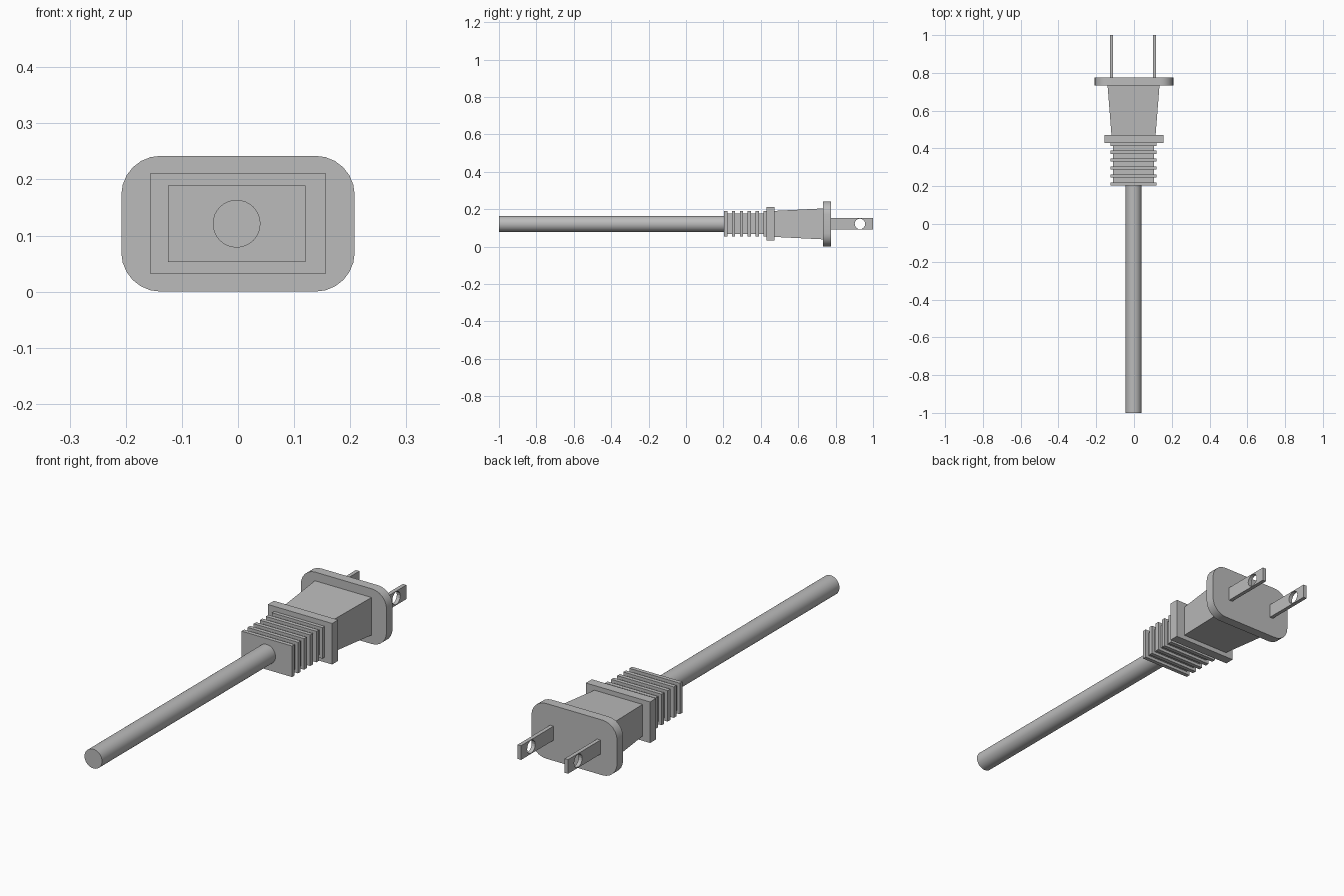
import bpy
import bmesh
from math import pi, cos, sin, radians
from mathutils import Matrix, Vector

cube = bpy.data.objects.get("Cube")
if cube:
    bpy.data.objects.remove(cube, do_unlink=True)

MID = 0.121      # height of the plug's axis
CX = -0.0025     # sideways offset of the cord and grip

grey = bpy.data.materials.new("grey_plastic")
grey.use_nodes = True
colour = (0.5, 0.5, 0.5, 1)
grey.diffuse_color = colour
grey.node_tree.nodes["Principled BSDF"].inputs["Base Color"].default_value = colour


def finish(name, bm, smooth=False):
    bmesh.ops.recalc_face_normals(bm, faces=bm.faces)
    mesh = bpy.data.meshes.new(name)
    bm.to_mesh(mesh)
    bm.free()
    mesh.materials.append(grey)
    obj = bpy.data.objects.new(name, mesh)
    bpy.context.collection.objects.link(obj)
    if smooth:
        bpy.ops.object.select_all(action="DESELECT")
        obj.select_set(True)
        bpy.context.view_layer.objects.active = obj
        bpy.ops.object.shade_smooth_by_angle(angle=radians(35))
    return obj


def block(name, x, width, height, y0, y1, front_scale=(1, 1)):
    """Box along y; front_scale narrows its front end."""
    bm = bmesh.new()
    bmesh.ops.create_cube(bm, size=1)
    for v in bm.verts:
        sx, sz = front_scale if v.co.y < 0 else (1, 1)
        v.co = (x + v.co.x * width * sx,
                y0 if v.co.y < 0 else y1,
                MID + v.co.z * height * sz)
    return finish(name, bm)


def cylinder(name, centre, radius, length, axis, sides, smooth):
    bm = bmesh.new()
    turn = Matrix.Rotation(pi / 2, 4, axis)
    bmesh.ops.create_cone(bm, cap_ends=True, segments=sides, radius1=radius,
                          radius2=radius, depth=length,
                          matrix=Matrix.Translation(centre) @ turn)
    return finish(name, bm, smooth)


# Cord
cylinder("cord", (CX, -0.395, MID), 0.0425, 1.21, "X", 32, True)

# Ribbed strain relief
block("strain_relief_core", CX, 0.215, 0.11, 0.21, 0.44)
for i in range(6):
    y = 0.203 + 0.0422 * i
    block(f"strain_relief_rib_{i + 1}", CX, 0.245, 0.136, y, y + 0.018)

# Collar and tapered grip
block("collar", 0, 0.312, 0.18, 0.43, 0.472)
block("grip", CX, 0.276, 0.166, 0.46, 0.74, (0.84, 0.83))

# Rounded flange
bm = bmesh.new()
half_w, half_h, r = 0.208, 0.121, 0.07
outline = []
for corner, (sx, sz) in enumerate([(1, 1), (-1, 1), (-1, -1), (1, -1)]):
    for step in range(7):
        a = (corner + step / 6) * pi / 2
        outline.append(bm.verts.new((sx * (half_w - r) + r * cos(a), 0.733,
                                     MID + sz * (half_h - r) + r * sin(a))))
face = bm.faces.new(outline)
grown = bmesh.ops.extrude_face_region(bm, geom=[face])["geom"]
bmesh.ops.translate(bm, vec=Vector((0, 0.042, 0)),
                    verts=[g for g in grown if isinstance(g, bmesh.types.BMVert)])
finish("flange", bm, True)

# Prongs, each with a round hole through it
for name, x in (("left_prong", 0.109), ("right_prong", -0.119)):
    prong = block(name, x, 0.017, 0.062, 0.77, 1.0)
    cutter = cylinder("hole_cutter", (x, 0.93, MID), 0.028, 0.1, "Y", 16, False)
    cutter.hide_render = True
    cut = prong.modifiers.new("hole", "BOOLEAN")
    cut.operation = "DIFFERENCE"
    cut.solver = "EXACT"
    cut.object = cutter
    bpy.context.view_layer.objects.active = prong
    bpy.ops.object.modifier_apply(modifier=cut.name)
    bpy.data.objects.remove(cutter, do_unlink=True)
